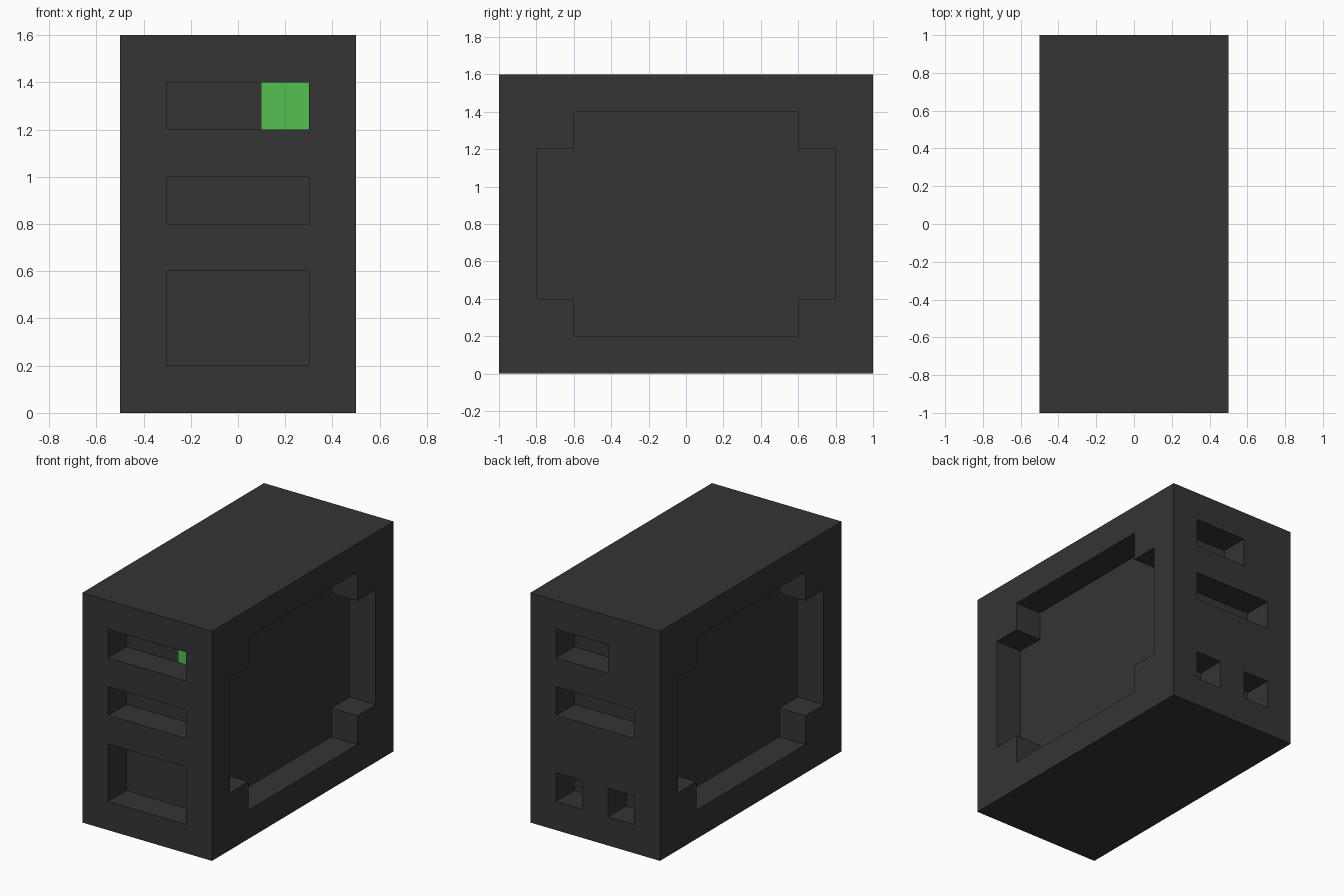
import bpy
import bmesh
from mathutils import Vector

if "Cube" in bpy.data.objects:
    bpy.data.objects.remove(bpy.data.objects["Cube"], do_unlink=True)


def make_material(name, rgb):
    mat = bpy.data.materials.new(name)
    mat.use_nodes = True
    color = (*rgb, 1.0)
    mat.diffuse_color = color
    mat.node_tree.nodes["Principled BSDF"].inputs["Base Color"].default_value = color
    return mat


charcoal = make_material("charcoal", (0.035, 0.035, 0.035))
green = make_material("indicator green", (0.093, 0.533, 0.080))

# The casing sits on a 0.2 unit grid: 5 cells wide, 10 deep, 8 high
CELL = 0.2
SIZE = (5, 10, 8)
ORIGIN = Vector((-0.5, -1.0, 0.0))
solid = {(x, y, z) for x in range(SIZE[0]) for y in range(SIZE[1]) for z in range(SIZE[2])}


def carve(xs, ys, zs):
    """Remove a block of cells; each argument is a (start, end) range."""
    for x in range(*xs):
        for y in range(*ys):
            for z in range(*zs):
                solid.discard((x, y, z))


# Front slots, then the large lower front bay
FRONT, BACK = (0, 1), (9, 10)
carve((1, 4), FRONT, (6, 7))
carve((1, 4), FRONT, (4, 5))
carve((1, 4), FRONT, (1, 3))

# Back slots and the two square sockets
carve((2, 4), BACK, (6, 7))
carve((1, 4), BACK, (4, 5))
carve((1, 2), BACK, (1, 2))
carve((3, 4), BACK, (1, 2))

# Notched panel recess, the same on both sides
for side in ((0, 1), (4, 5)):
    carve(side, (2, 8), (1, 7))
    carve(side, (1, 9), (2, 6))

# Skin the exposed cell sides
bm = bmesh.new()
for cell in sorted(solid):
    for axis in range(3):
        for step in (-1, 1):
            neighbour = list(cell)
            neighbour[axis] += step
            if tuple(neighbour) in solid:
                continue
            u, v = (axis + 1) % 3, (axis + 2) % 3
            corners = [(0, 0), (1, 0), (1, 1), (0, 1)]
            if step < 0:
                corners.reverse()
            verts = []
            for a, b in corners:
                p = Vector(cell)
                p[axis] += max(step, 0)
                p[u] += a
                p[v] += b
                verts.append(bm.verts.new(ORIGIN + p * CELL))
            face = bm.faces.new(verts)
            # Indicator light on the inner wall of the top front slot
            if cell == (3, 1, 6) and axis == 1 and step < 0:
                face.material_index = 1

# Weld the skin and merge flat areas
bmesh.ops.remove_doubles(bm, verts=bm.verts, dist=0.001)
bmesh.ops.dissolve_limit(bm, angle_limit=0.01, verts=bm.verts, edges=bm.edges,
                         delimit={'MATERIAL'})

mesh = bpy.data.meshes.new("casing")
bm.to_mesh(mesh)
bm.free()
mesh.materials.append(charcoal)
mesh.materials.append(green)
casing = bpy.data.objects.new("casing", mesh)
bpy.context.collection.objects.link(casing)
